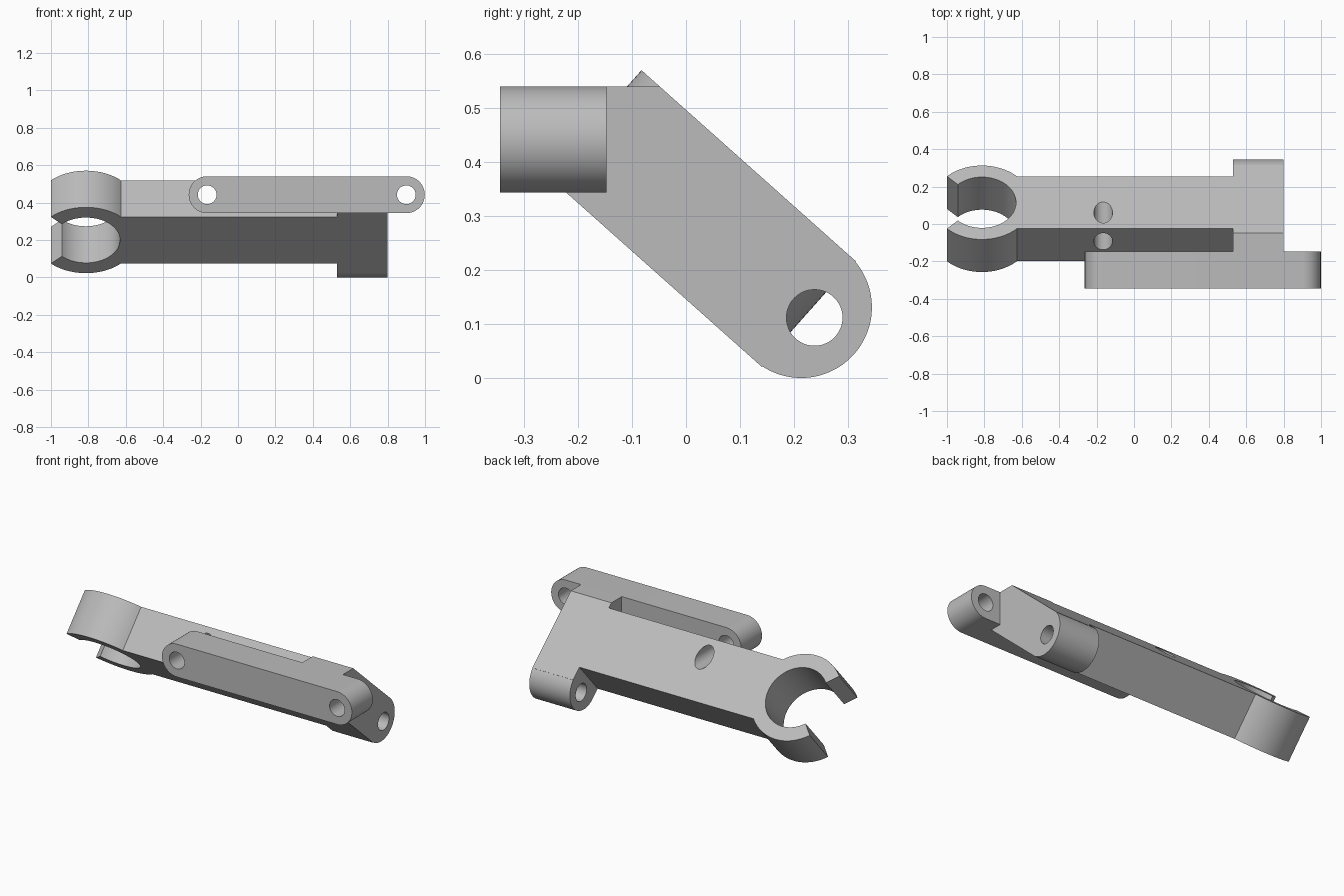
import bpy, bmesh
from math import sin, cos, acos, radians, pi
from mathutils import Vector

cube = bpy.data.objects.get("Cube")
if cube:
    bpy.data.objects.remove(cube, do_unlink=True)

# Single grey material
grey = bpy.data.materials.new("plain_grey")
grey.use_nodes = True
colour = (0.5, 0.5, 0.5, 1)
grey.diffuse_color = colour
for node in grey.node_tree.nodes:
    if node.type == 'BSDF_PRINCIPLED':
        node.inputs["Base Color"].default_value = colour

X, Y, Z = Vector((1, 0, 0)), Vector((0, 1, 0)), Vector((0, 0, 1))
TILT = radians(41.7)
U = Vector((0, cos(TILT), -sin(TILT)))   # down the slope of the arm
N = Vector((0, sin(TILT), cos(TILT)))    # across the arm thickness


def arc(cx, cy, r, start, end, steps=32):
    """Points on an arc, angles in radians."""
    return [(cx + r * cos(start + (end - start) * i / steps),
             cy + r * sin(start + (end - start) * i / steps))
            for i in range(steps + 1)]


def prism(name, points, a, b, along, lo, hi):
    """Extrude a profile drawn on axes a, b along a third axis."""
    bm = bmesh.new()
    face = bm.faces.new([bm.verts.new(a * p + b * q + along * lo) for p, q in points])
    ext = bmesh.ops.extrude_face_region(bm, geom=[face])
    moved = [g for g in ext["geom"] if isinstance(g, bmesh.types.BMVert)]
    bmesh.ops.translate(bm, verts=moved, vec=along * (hi - lo))
    bmesh.ops.recalc_face_normals(bm, faces=bm.faces)
    mesh = bpy.data.meshes.new(name)
    bm.to_mesh(mesh)
    bm.free()
    mesh.materials.append(grey)
    obj = bpy.data.objects.new(name, mesh)
    bpy.context.collection.objects.link(obj)
    return obj


def drill(obj, px, py, r, a, b, along):
    """Cut a round through hole and remove the cutter."""
    cutter = prism("hole_cutter", arc(px, py, r, 0, 2 * pi, 48)[:-1], a, b, along, -1.5, 1.5)
    cutter.hide_render = True
    mod = obj.modifiers.new("hole", 'BOOLEAN')
    mod.operation, mod.solver, mod.object = 'DIFFERENCE', 'EXACT', cutter
    bpy.context.view_layer.update()
    graph = bpy.context.evaluated_depsgraph_get()
    mesh = bpy.data.meshes.new_from_object(obj.evaluated_get(graph))
    obj.modifiers.clear()
    obj.data = mesh
    bpy.data.objects.remove(cutter, do_unlink=True)


def smooth(obj):
    for poly in obj.data.polygons:
        poly.use_smooth = True
    obj.data.set_sharp_from_angle(angle=radians(30))


# Shared dimensions
low, high = 0.109, 0.371          # arm thickness range on N
lug_left, lug_right = 0.53, 0.8
pin_z, pin_r = 0.442, 0.05
rod_r = 0.0985
rod_left, rod_right = -0.165, 0.9

# Tilted arm ending in an open clamp ring
ring_x, ring_u = -0.813, -0.1765
quarter = pi / 4
half_width = 0.2645 * sin(quarter)
profile = ([(lug_left, ring_u + half_width)]
           + arc(ring_x, ring_u, 0.2645, quarter, 3 * quarter)
           + arc(ring_x, ring_u, 0.182, 3 * quarter, -3 * quarter, 64)
           + arc(ring_x, ring_u, 0.2645, -3 * quarter, -quarter)
           + [(lug_left, ring_u - half_width)])
clamp_arm = prism("clamp_arm", profile, X, U, N, low, high)
drill(clamp_arm, rod_left, pin_z, pin_r, X, Z, Y)

# Pivot lug: rounded lower end, flat top meeting the side rod
mid, radius = (low + high) / 2, (high - low) / 2
centre_u, step = 0.072, 0.019
swing = acos(step / radius)
rounded = ([(centre_u + step, high)]
           + arc(centre_u, mid, radius, swing, -swing, 48)
           + [(centre_u + step, low)])
rod_top, rod_bottom = pin_z + rod_r, pin_z - rod_r


def y_on_face(n, z):
    return (n - cos(TILT) * z) / sin(TILT)


profile = ([(y_on_face(low, rod_bottom), rod_top), (y_on_face(high, rod_top), rod_top)]
           + [((U * u + N * n).y, (U * u + N * n).z) for u, n in rounded]
           + [(y_on_face(low, rod_bottom), rod_bottom)])
pivot_lug = prism("pivot_lug", profile, Y, Z, X, lug_left, lug_right)
drill(pivot_lug, 0.238, 0.112, 0.052, Y, Z, X)

# Side rod with rounded ends and a hole at each end
profile = (arc(rod_right, pin_z, rod_r, -pi / 2, pi / 2)
           + arc(rod_left, pin_z, rod_r, pi / 2, 3 * pi / 2))
side_rod = prism("side_rod", profile, X, Z, Y, -0.345, -0.147)
for hole_x in (rod_left, rod_right):
    drill(side_rod, hole_x, pin_z, pin_r, X, Z, Y)

for part in (clamp_arm, pivot_lug, side_rod):
    smooth(part)
